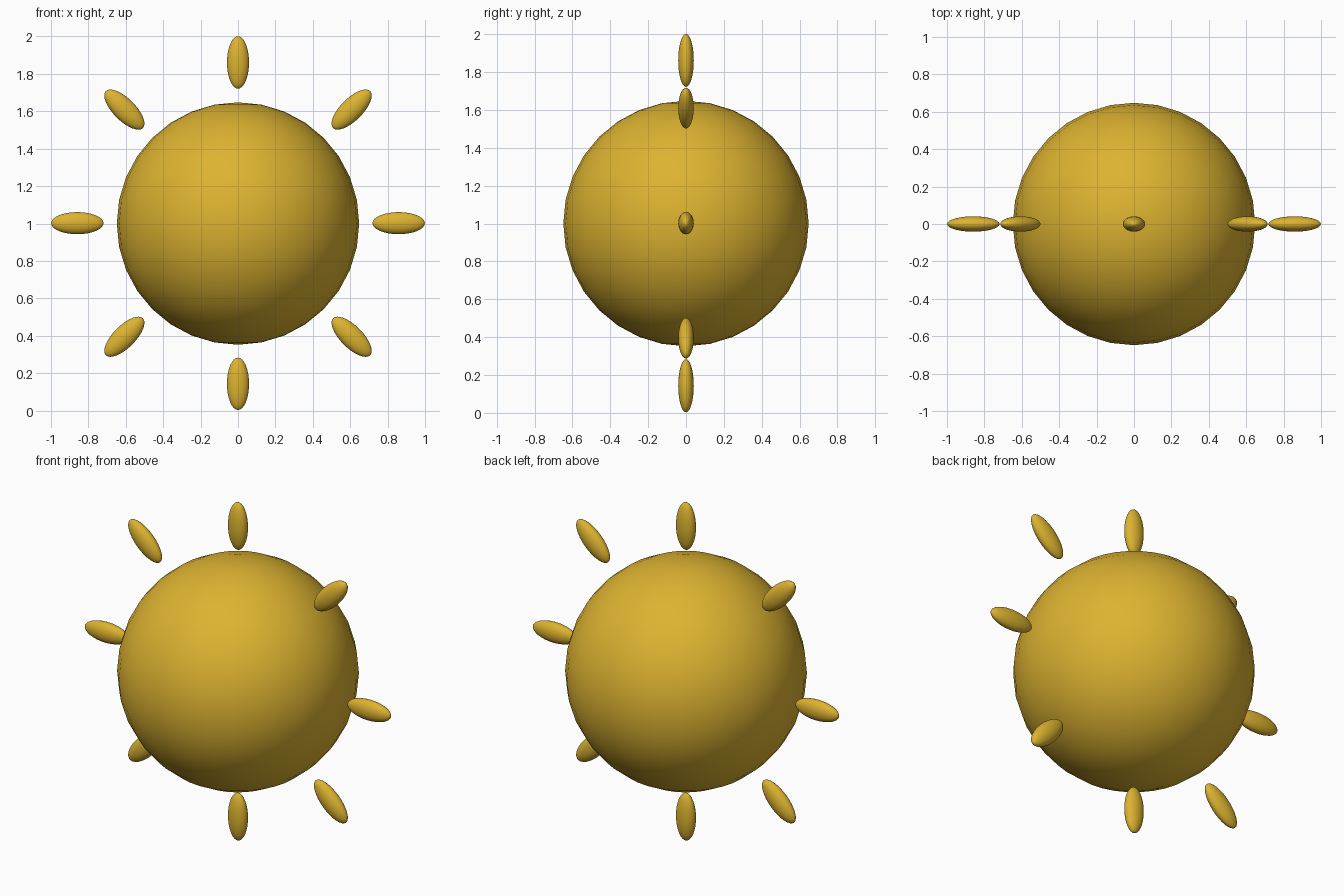
import bpy
from math import sin, cos, radians

if "Cube" in bpy.data.objects:
    bpy.data.objects.remove(bpy.data.objects["Cube"])

CENTER_Z = 1.002

gold = bpy.data.materials.new("gold")
gold.diffuse_color = (0.72, 0.45, 0.03, 1)
gold.use_nodes = True
gold.node_tree.nodes["Principled BSDF"].inputs["Base Color"].default_value = gold.diffuse_color


def ellipsoid(name, loc, size, angle=0.0, segments=32, rings=16):
    bpy.ops.mesh.primitive_uv_sphere_add(segments=segments, ring_count=rings,
                                         radius=1, location=loc, rotation=(0, angle, 0))
    ob = bpy.context.object
    ob.name = name
    ob.scale = size
    bpy.ops.object.shade_smooth()
    ob.data.materials.append(gold)
    return ob


# Central ball
ellipsoid("sun_ball", (0, 0, 1.0), (0.648, 0.648, 0.648))

# Eight flattened rays in the upright plane, long axis pointing outward
for i in range(8):
    a = radians(45 * i)
    ellipsoid(f"ray_{i + 1}", (0.859 * sin(a), 0, CENTER_Z + 0.859 * cos(a)),
              (0.059, 0.041, 0.14), a)
